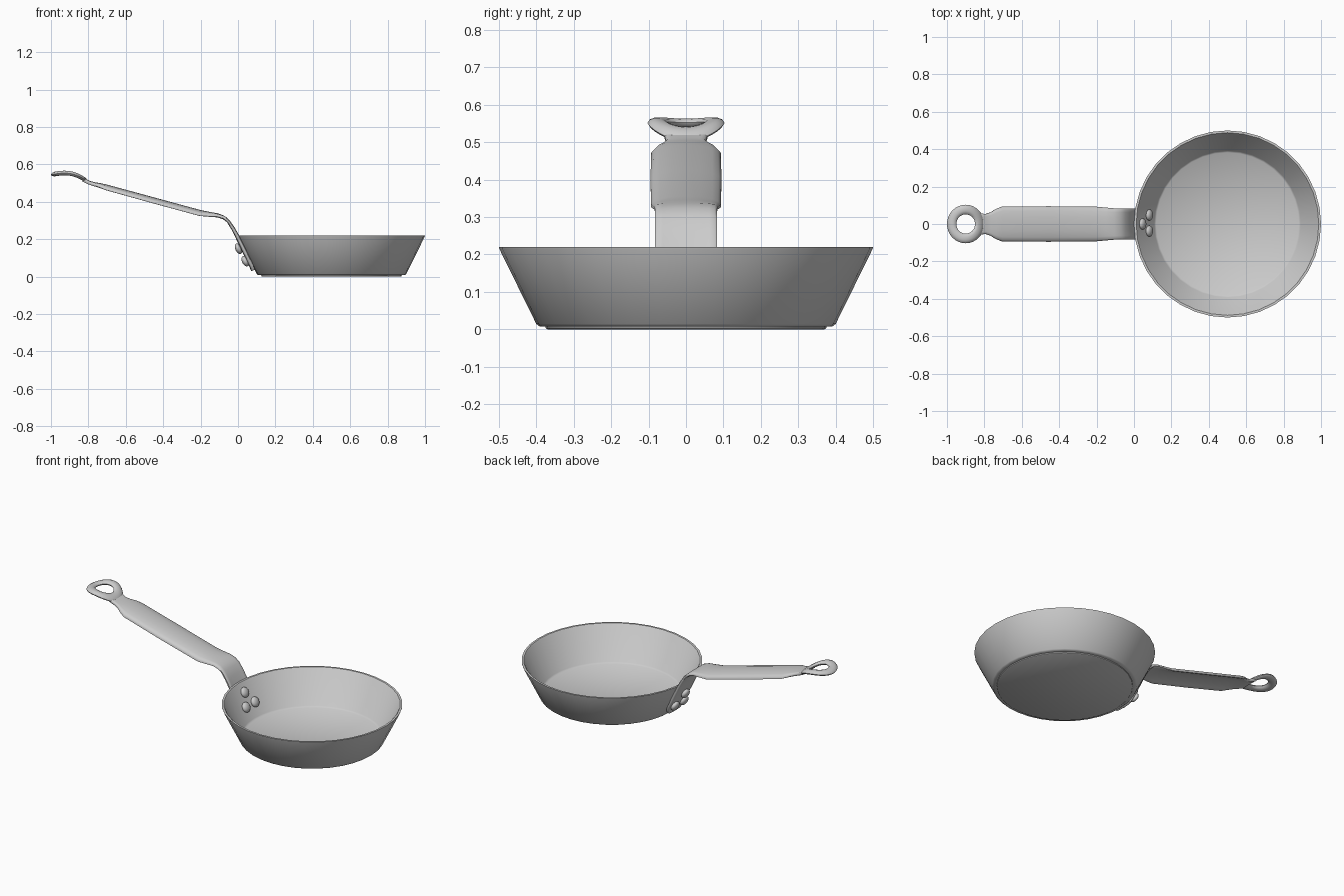
import bpy, bmesh, math
from mathutils import Vector, Matrix

if "Cube" in bpy.data.objects:
    bpy.data.objects.remove(bpy.data.objects["Cube"])


def finish(bm, name, angle=40):
    bmesh.ops.remove_doubles(bm, verts=bm.verts, dist=1e-5)
    bmesh.ops.recalc_face_normals(bm, faces=bm.faces)
    me = bpy.data.meshes.new(name)
    bm.to_mesh(me)
    bm.free()
    ob = bpy.data.objects.new(name, me)
    bpy.context.collection.objects.link(ob)
    bpy.ops.object.select_all(action='DESELECT')
    ob.select_set(True)
    bpy.context.view_layer.objects.active = ob
    bpy.ops.object.shade_smooth_by_angle(angle=math.radians(angle))
    return ob


def loft(bm, loops, closed=False):
    # bridge a series of closed cross-sections
    rows = [[bm.verts.new(p) for p in loop] for loop in loops]
    n = len(rows[0])
    pairs = list(zip(rows, rows[1:])) + ([(rows[-1], rows[0])] if closed else [])
    for a, b in pairs:
        for i in range(n):
            j = (i + 1) % n
            bm.faces.new((a[i], a[j], b[j], b[i]))
    if not closed:
        bm.faces.new(rows[0])
        bm.faces.new(rows[-1])


# Pan body: revolved profile (radius, height), from foot to inner floor
SEG = 36
profile = [(0.370, 0.0), (0.375, 0.003), (0.376, 0.008), (0.392, 0.008),
           (0.400, 0.014), (0.499, 0.215), (0.500, 0.220), (0.488, 0.220),
           (0.483, 0.215), (0.392, 0.028), (0.382, 0.020)]
bm = bmesh.new()
loft(bm, [[(0.5 + r * math.cos(2 * math.pi * i / SEG),
            r * math.sin(2 * math.pi * i / SEG), z) for i in range(SEG)]
          for r, z in profile])
finish(bm, "pan_body")

# Handle: bent strap, stations of (x, z, half width, edge droop)
stations = [(0.088, 0.036, 0.060, -0.004), (0.076, 0.062, 0.078, -0.007),
            (0.040, 0.138, 0.083, -0.007), (0.001, 0.220, 0.083, -0.006),
            (-0.020, 0.262, 0.083, -0.003), (-0.045, 0.302, 0.083, 0.0),
            (-0.070, 0.324, 0.083, 0.002), (-0.105, 0.338, 0.084, 0.005),
            (-0.150, 0.346, 0.088, 0.011), (-0.200, 0.356, 0.093, 0.018),
            (-0.450, 0.424, 0.095, 0.018), (-0.700, 0.492, 0.093, 0.016),
            (-0.735, 0.500, 0.080, 0.010), (-0.765, 0.505, 0.062, 0.005),
            (-0.790, 0.511, 0.053, 0.003), (-0.825, 0.527, 0.058, 0.002)]
THICK = 0.018
across = [-1, -0.92, -0.75, -0.4, 0, 0.4, 0.75, 0.92, 1]
loops = []
for k, (x, z, w, droop) in enumerate(stations):
    a = stations[max(k - 1, 0)]
    b = stations[min(k + 1, len(stations) - 1)]
    t = Vector((b[0] - a[0], 0, b[1] - a[1])).normalized()
    up = Vector((t.z, 0, -t.x))
    c = Vector((x, 0, z))
    top = [c - up * droop * abs(s) ** 3 + Vector((0, s * w, 0)) for s in across]
    under = [p - up * THICK for p in top]
    # round the long edges a little
    for i in (0, -1):
        top[i] = top[i] - up * 0.005
        under[i] = under[i] + up * 0.005
    loops.append(top + under[::-1])
bm = bmesh.new()
loft(bm, loops)
finish(bm, "handle", 50)


# Hanging loop: flattened ring that follows the rise of the handle tip
def rise(x):
    s = (x + 1) / 0.2
    return 0.549 + 0.012 * math.sin(math.pi * min(max(s, 0), 1)) - 0.040 * max(s, 0) ** 3


N, M = 32, 10
loops = []
for i in range(N):
    u = 2 * math.pi * i / N
    loop = []
    for j in range(M):
        v = 2 * math.pi * j / M
        r = 0.075 + 0.025 * math.cos(v)
        x = -0.9 + r * math.cos(u)
        y = r * math.sin(u) * 1.03
        loop.append((x, y, rise(x) - 0.004 + 0.013 * math.sin(v)))
    loops.append(loop)
bm = bmesh.new()
loft(bm, loops, closed=True)
finish(bm, "hanging_loop", 60)

# Rivets: domed heads on both sides of the wall
inward = Vector((0.9, 0, 0.43)).normalized()
tilt = inward.to_track_quat('Z', 'Y').to_matrix().to_4x4()
spots = [("upper", 0.046, 0.0, 0.170), ("lower_left", 0.082, -0.038, 0.103),
         ("lower_right", 0.082, 0.048, 0.103)]
for name, x, y, z in spots:
    inner = Vector((x, y, z))
    bm = bmesh.new()
    for centre in (inner, inner - inward * 0.048):
        bmesh.ops.create_uvsphere(
            bm, u_segments=16, v_segments=10, radius=1,
            matrix=Matrix.Translation(centre) @ tilt @ Matrix.Diagonal((0.03, 0.03, 0.017, 1)))
    finish(bm, "rivet_" + name, 60)
